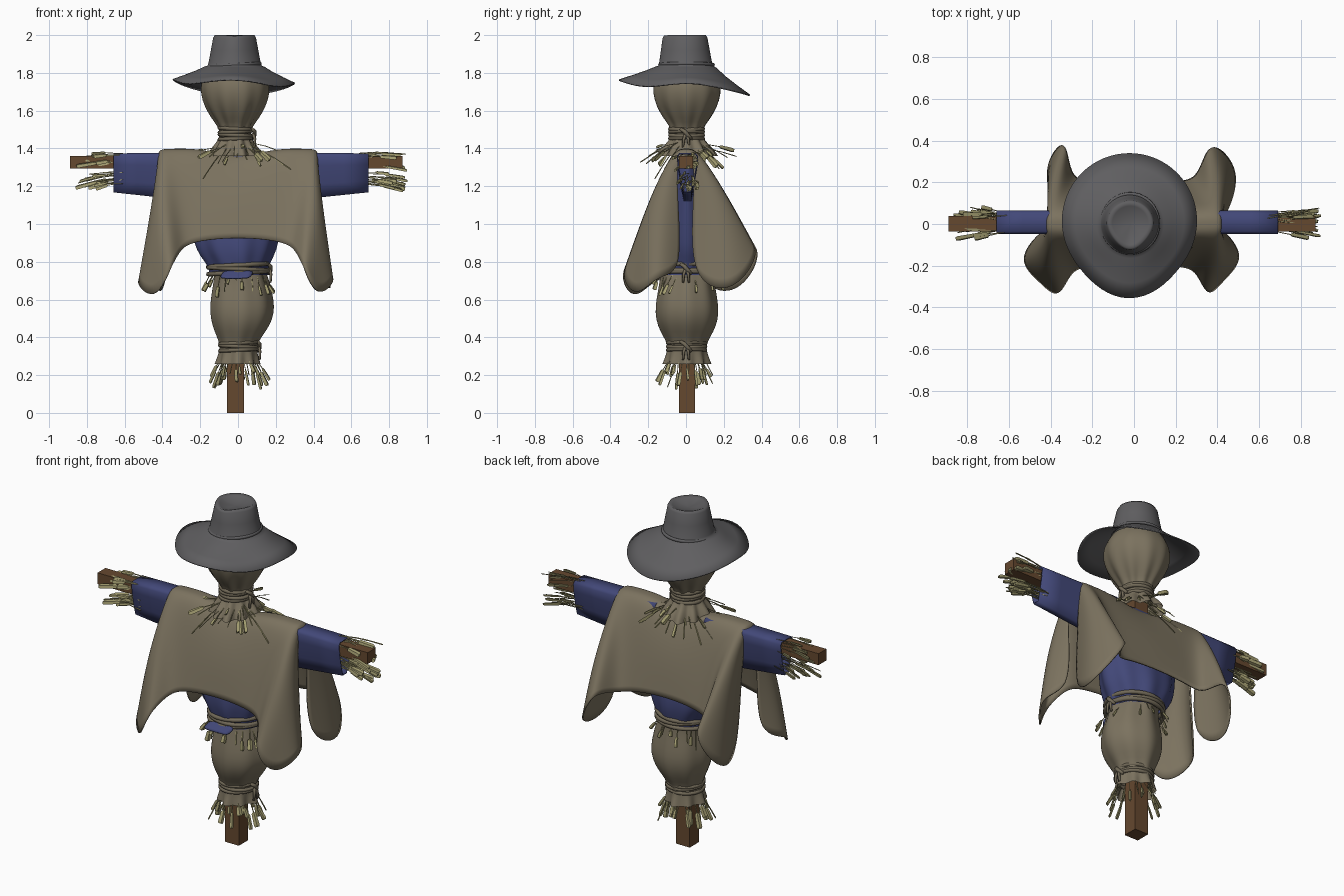
import bpy, bmesh, math, random
from mathutils import Vector

if "Cube" in bpy.data.objects:
    bpy.data.objects.remove(bpy.data.objects["Cube"])
random.seed(4)
CX = -0.015


def mat(name, c):
    m = bpy.data.materials.new(name)
    m.diffuse_color = (*c, 1)
    m.use_nodes = True
    m.node_tree.nodes["Principled BSDF"].inputs["Base Color"].default_value = m.diffuse_color
    return m


BURLAP = mat("burlap", (0.20, 0.17, 0.115))
ROPE = mat("rope", (0.165, 0.14, 0.095))
FELT = mat("grey_felt", (0.115, 0.113, 0.118))
DENIM = mat("blue_cloth", (0.055, 0.065, 0.19))
WOOD = mat("wood", (0.13, 0.065, 0.028))
STRAW = mat("straw", (0.36, 0.33, 0.16))


def finish(bm, name, m, sub=0, thick=0, smooth=True):
    bmesh.ops.recalc_face_normals(bm, faces=bm.faces)
    me = bpy.data.meshes.new(name)
    bm.to_mesh(me)
    bm.free()
    ob = bpy.data.objects.new(name, me)
    bpy.context.collection.objects.link(ob)
    me.materials.append(m)
    for p in me.polygons:
        p.use_smooth = smooth
    if sub:
        s = ob.modifiers.new("smooth", 'SUBSURF')
        s.levels = s.render_levels = sub
    if thick:
        s = ob.modifiers.new("thickness", 'SOLIDIFY')
        s.thickness, s.offset = thick, 0
    return ob


def skin(bm, rings, closed=True, caps=False):
    vs = [[bm.verts.new(p) for p in r] for r in rings]
    n = len(vs[0])
    for a, b in zip(vs, vs[1:]):
        for i in range(n if closed else n - 1):
            j = (i + 1) % n
            bm.faces.new((a[i], a[j], b[j], b[i]))
    if caps:
        bm.faces.new(vs[0])
        bm.faces.new(vs[-1])


def sack(name, prof, m, folds=9, n=54):
    """Lofted cloth bag; prof rows: z, rx, ry, cx, fold depth"""
    bm, rings = bmesh.new(), []
    for z, rx, ry, cx, amp in prof:
        ring = []
        for i in range(n):
            a = math.tau * i / n
            k = 1 + amp * (math.cos(folds * a) + 0.5 * math.sin(4 * a + 1))
            ring.append((cx + rx * k * math.cos(a), 0.005 + ry * k * math.sin(a), z))
        rings.append(ring)
    skin(bm, rings)
    return finish(bm, name, m, 1)


def box(name, lo, hi, m):
    bm = bmesh.new()
    bmesh.ops.create_cube(bm, size=1)
    for v in bm.verts:
        v.co = [l + (c + 0.5) * (h - l) for c, l, h in zip(v.co, lo, hi)]
    return finish(bm, name, m, smooth=False)


def tube(bm, pts, radii, sides=4, flat=1.0):
    pts = [Vector(p) for p in pts]
    d = (pts[-1] - pts[0]).normalized()
    u = d.orthogonal().normalized()
    w = d.cross(u)
    skin(bm, [[p + r * (u * math.cos(math.tau * i / sides) + flat * w * math.sin(math.tau * i / sides))
               for i in range(sides)] for p, r in zip(pts, radii)], True, True)


# wooden cross
box("post", (-0.058, -0.038, 0), (0.032, 0.048, 1.42), WOOD)
box("cross_beam", (-0.89, -0.036, 1.293), (0.87, 0.038, 1.36), WOOD)

# head sack with gathered neck
sack("head_sack", [(1.36, .13, .15, CX, .12), (1.40, .115, .13, CX, .10), (1.44, .085, .09, CX, .06),
                   (1.48, .075, .08, CX, .03), (1.52, .088, .09, CX, .06), (1.56, .118, .122, CX, .055),
                   (1.62, .156, .16, CX, .03), (1.69, .181, .182, CX, .014), (1.76, .178, .178, CX, .01),
                   (1.82, .14, .14, CX, 0)], BURLAP, 10, 60)
# shirt body and lower sack
sack("shirt_body", [(1.36, .22, .045, 0, 0), (1.28, .26, .085, 0, .01), (1.1, .25, .13, -.01, .02),
                    (.94, .228, .16, -.015, .025), (.86, .208, .165, -.012, .035), (.80, .17, .155, -.005, .04),
                    (.76, .152, .145, 0, .02), (.73, .155, .15, 0, .02)], DENIM)
sack("lower_sack", [(.78, .13, .135, .0, .02), (.73, .135, .135, .015, .03), (.68, .146, .142, .02, .03),
                    (.60, .163, .158, .022, .02), (.53, .168, .166, .022, .015), (.46, .148, .152, .016, .02),
                    (.40, .112, .118, .006, .03), (.36, .095, .098, .002, .03), (.32, .095, .1, 0, .04),
                    (.26, .108, .115, -.002, .10)], BURLAP, 8)
bm = bmesh.new()
skin(bm, [[(x - .012 * k, -.15 - .018 * k, .752 - .02 * k) for x in (-.075, -.03, .03, .085)] for k in range(3)], False)
finish(bm, "shirt_tail", DENIM, 1, .006)

# sleeves: limp cloth hanging from the beam
for side, end in ((-1, .66), (1, .69)):
    bm, rings = bmesh.new(), []
    half = [(.018, 0), (.034, .3), (.05, .72), (.053, .93), (.042, 1)]
    sect = half + [(-y, t) for y, t in reversed(half)]
    for k in range(5):
        t = k / 4
        x, zb = .16 + (end - .16) * t, 1.115 + .055 * t
        rings.append([(side * x, y + .008, zb + (1.377 - .006 * t - zb) * h) for y, h in sect])
    skin(bm, rings)
    finish(bm, "sleeve", DENIM, 0, .006).data.shade_smooth()

# poncho: control columns from centre to cloth edge, each top, middle, bottom
INNER = [((0, .06, 1.345), (0, .155, 1.16), (0, .195, .93)),
         ((.2, .07, 1.395), (.2, .145, 1.15), (.2, .2, .915)),
         ((.33, .07, 1.395), (.325, .155, 1.12), (.305, .21, .88))]
FRONT = INNER + [((.385, .07, 1.393), (.37, .215, 1.08), (.35, .365, .76)),
                 ((.402, .065, 1.39), (.43, .24, 1.04), (.425, .27, .59)),
                 ((.412, .06, 1.385), (.46, .14, 1.05), (.54, .16, .73)),
                 ((.42, .05, 1.37), (.42, .045, 1.12), (.42, .02, .73))]
BACK = INNER + [((.385, .07, 1.393), (.36, .23, 1.12), (.345, .355, .92)),
                ((.402, .065, 1.39), (.42, .26, 1.08), (.40, .385, .82)),
                ((.412, .06, 1.385), (.46, .19, 1.05), (.52, .24, .62)),
                ((.42, .045, 1.37), (.42, .04, 1.12), (.43, .02, .70))]


def corner(p, sx, sy, row):
    x, y, z = p
    w = min(1.3, max(0, (x - .3) / .12)) * row / 2
    if sx < 0:
        z -= .012 * w
        x += (-.06 if sy > 0 else .02) * w
        y += (.015 if sy > 0 else .01) * w
    return (sx * x, sy * y, z)


bm, rings = bmesh.new(), []
for sy, row in ((1, 2), (1, 1), (1, 0), (0, 0), (-1, 0), (-1, 1), (-1, 2)):
    cols = BACK if sy > 0 else FRONT
    rings.append([corner(c[row], sx, sy, row)
                  for sx, c in [(-1, c) for c in reversed(cols[1:])] + [(1, c) for c in cols]])
skin(bm, rings, False)
finish(bm, "poncho", BURLAP, 3, .008)

# hat: teardrop crown with pinched top and drooping brim
bm, rings, N = bmesh.new(), [], 64
for r, z, brim, front in ((.01, 1.972, 0, 0), (.05, 1.977, 0, .1), (.088, 1.99, 0, .14), (.103, 1.998, 0, .12),
                          (.11, 1.985, 0, .1), (.122, 1.92, 0, .06), (.135, 1.85, 0, .03), (.142, 1.835, 0, .02),
                          (.16, 1.826, .08, 0), (.2, 0, .35, 0), (.26, 0, .68, 0), (.323, 0, 1, 0)):
    ring = []
    for i in range(N):
        p = math.tau * i / N          # angle from the front
        c, s = math.cos(p), math.sin(p)
        rr = r * (1 + front * max(0, c) ** 6) + .047 * brim * max(0, c) ** 6
        edge = 1.742 + .008 * c + .012 * math.cos(4 * p) - .065 * max(0, -c) ** 5 - .01 * s
        zz = z if brim < .01 else 1.835 + (edge - 1.835) * brim
        if front and z > 1.9:
            zz -= .05 * (z - 1.9) * max(0, c) ** 8
        pinch = 1 - 1.2 * front * max(0, c)
        ring.append((CX - .003 + rr * s * pinch - .004 * brim, .015 * brim - rr * c, zz))
    rings.append(ring)
skin(bm, rings)
bm.verts.ensure_lookup_table()
bm.faces.new(bm.verts[:N])
finish(bm, "hat", FELT, 0, .007)


# ropes and hat band: stacked rings
def coil(name, zs, rx, ry, cx, m, r=.011):
    bm = bmesh.new()
    for k, z in enumerate(zs):
        tilt = .05 * (-1) ** k
        rings = []
        for i in range(41):
            a = math.tau * (i % 40) / 40
            ca, sa = math.cos(a), math.sin(a)
            rings.append([(cx + (rx + r * math.cos(b)) * ca, .003 + (ry + r * math.cos(b)) * sa,
                           z + tilt * rx * ca + r * math.sin(b)) for b in [math.tau * j / 8 for j in range(8)]])
        skin(bm, rings)
    bmesh.ops.remove_doubles(bm, verts=bm.verts, dist=1e-5)
    return finish(bm, name, m)


coil("hat_band", [1.843], .135, .141, CX - .003, FELT, .009)
coil("neck_rope", [1.452, 1.47, 1.488, 1.504], .082, .087, CX, ROPE)
coil("waist_rope", [.742, .762, .782], .157, .153, 0, ROPE, .012)
coil("ankle_rope", [.333, .352, .37], .098, .1, .002, ROPE, .01)

# knots with loose rope ends on the right side
for name, x, z in (("neck_knot", .075, 1.48), ("waist_knot", .16, .765), ("ankle_knot", .102, .355)):
    bm = bmesh.new()
    tube(bm, [(x, -.03, z + .025), (x + .012, -.01, z + .012), (x + .012, .012, z - .012), (x, .03, z - .03)], [.008, .011, .011, .008], 8)
    for s in (-1, 1):
        tube(bm, [(x + .005, 0, z), (x + .014, s * .012, z - .03), (x + .012, s * .016, z - .075)], [.009, .008, .006], 8)
    finish(bm, name, ROPE)


# straw: thin stalks with wide flat blades at the end
def straw(bm, base, d, length):
    b, d = Vector(base), Vector(d).normalized()
    droop = Vector((0, 0, -.12 * length))
    pts = [b + d * length * t + droop * t * t for t in (0, .55, .6, .95, 1)]
    f = random.choice((.35, 1, 1.4))
    tube(bm, pts, [.003, .003, .009 * f, .011 * f, .008 * f], 4, .6)


rnd = random.uniform
for s, end in ((-1, .66), (1, .69)):
    bm = bmesh.new()
    for i in range(38):
        low = i % 2
        z = rnd(1.21, 1.28) if low else rnd(1.31, 1.375)
        straw(bm, (s * (end - .05), rnd(-.04, .055), z),
              (s, rnd(-.25, .25), rnd(-.12, .12) if low else rnd(0, .14)), rnd(.12, .26))
    finish(bm, "wrist_straw", STRAW, smooth=False)
for name, num, z, r, out, down, lo, hi in (("neck_straw", 44, 1.41, .08, 1, -.5, .08, .20),
                                           ("waist_straw", 24, .735, .14, .4, -.8, .05, .12),
                                           ("ankle_straw", 30, .30, .08, .4, -1, .08, .17)):
    bm = bmesh.new()
    for i in range(num):
        a = math.tau * (i + rnd(-.4, .4)) / num
        c, sn = math.cos(a), math.sin(a)
        dn = down + rnd(-.4, .4)
        wide = 1.25 if name == "neck_straw" and abs(c) > .7 else 1
        straw(bm, (r * c, r * sn, z + rnd(-.02, .02)),
              (out * c + rnd(-.2, .2), out * sn + rnd(-.2, .2), dn), rnd(lo, hi) * wide)
    finish(bm, name, STRAW, smooth=False)
